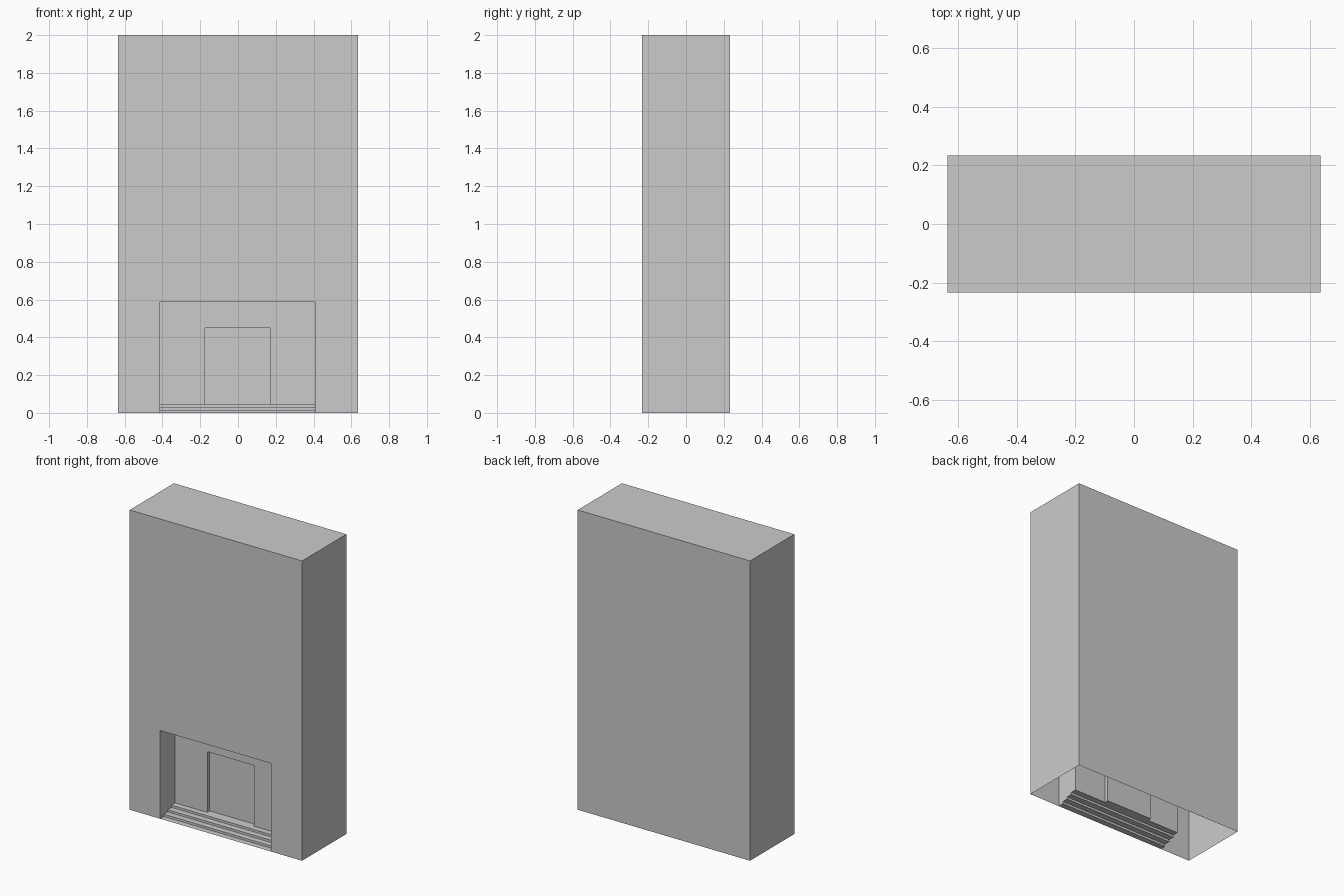
import bpy
from mathutils import Vector

if "Cube" in bpy.data.objects:
    bpy.data.objects.remove(bpy.data.objects["Cube"])

W, F, B, TOP = 0.636, -0.233, 0.233, 2.0      # outer shell
A0, A1, AH, AY = -0.412, 0.408, 0.588, -0.074  # entrance alcove
D0, D1, DH, DY = -0.175, 0.171, 0.45, -0.048   # door recess
STEPS, RISE = 4, 0.015
FLOOR = RISE * (STEPS - 1)


def make(name, faces):
    verts, idx = [], []
    for f in faces:
        idx.append(list(range(len(verts), len(verts) + len(f))))
        verts += [tuple(p) for p in f]
    me = bpy.data.meshes.new(name)
    me.from_pydata(verts, [], idx)
    ob = bpy.data.objects.new(name, me)
    bpy.context.collection.objects.link(ob)
    return ob


def ribbon(path, v, closed=False):
    """Sweep a path along a vector into quads."""
    pts, v = [Vector(p) for p in path], Vector(v)
    ends = pts[1:] + (pts[:1] if closed else [])
    return [(a, b, b + v, a + v) for a, b in zip(pts, ends)]


def xz(pts, y):
    return [(x, y, z) for x, z in pts]


def notched(x0, x1, z0, z1, n0, n1, nz, y):
    """Front-facing wall with an opening cut up from its bottom edge."""
    return xz([(x0, z0), (n0, z0), (n0, nz), (n1, nz), (n1, z0),
               (x1, z0), (x1, z1), (x0, z1)], y)


# Tower shell, open underneath
outline = [(-W, 0), (-W, TOP), (W, TOP), (W, 0)]
make("tower_shell", [notched(-W, W, 0, TOP, A0, A1, AH, F), xz(outline, B)]
     + ribbon(xz(outline, F), (0, B - F, 0)))

# Stair profile (y, z)
tread = (AY - F) / STEPS
stairs = []
for i in range(STEPS):
    stairs += [(F + i * tread, i * RISE), (F + (i + 1) * tread, i * RISE)]
make("entrance_steps", ribbon([(A1, y, z) for y, z in stairs], (A0 - A1, 0, 0)))

# Alcove side walls, ceiling and back wall
side = stairs + [(AY, AH), (F, AH)]
make("entrance_alcove", [
    [(A0, y, z) for y, z in side],
    [(A1, y, z) for y, z in reversed(side)],
    notched(A0, A1, FLOOR, AH, D0, D1, DH, AY),
] + ribbon(xz([(A1, AH), (A0, AH)], F), (0, AY - F, 0)))

# Door recess
door = [(D1, FLOOR), (D1, DH), (D0, DH), (D0, FLOOR)]
make("door_recess", ribbon(xz(door, AY), (0, DY - AY, 0), closed=True)
     + [xz(door[::-1], DY)[::-1]])
